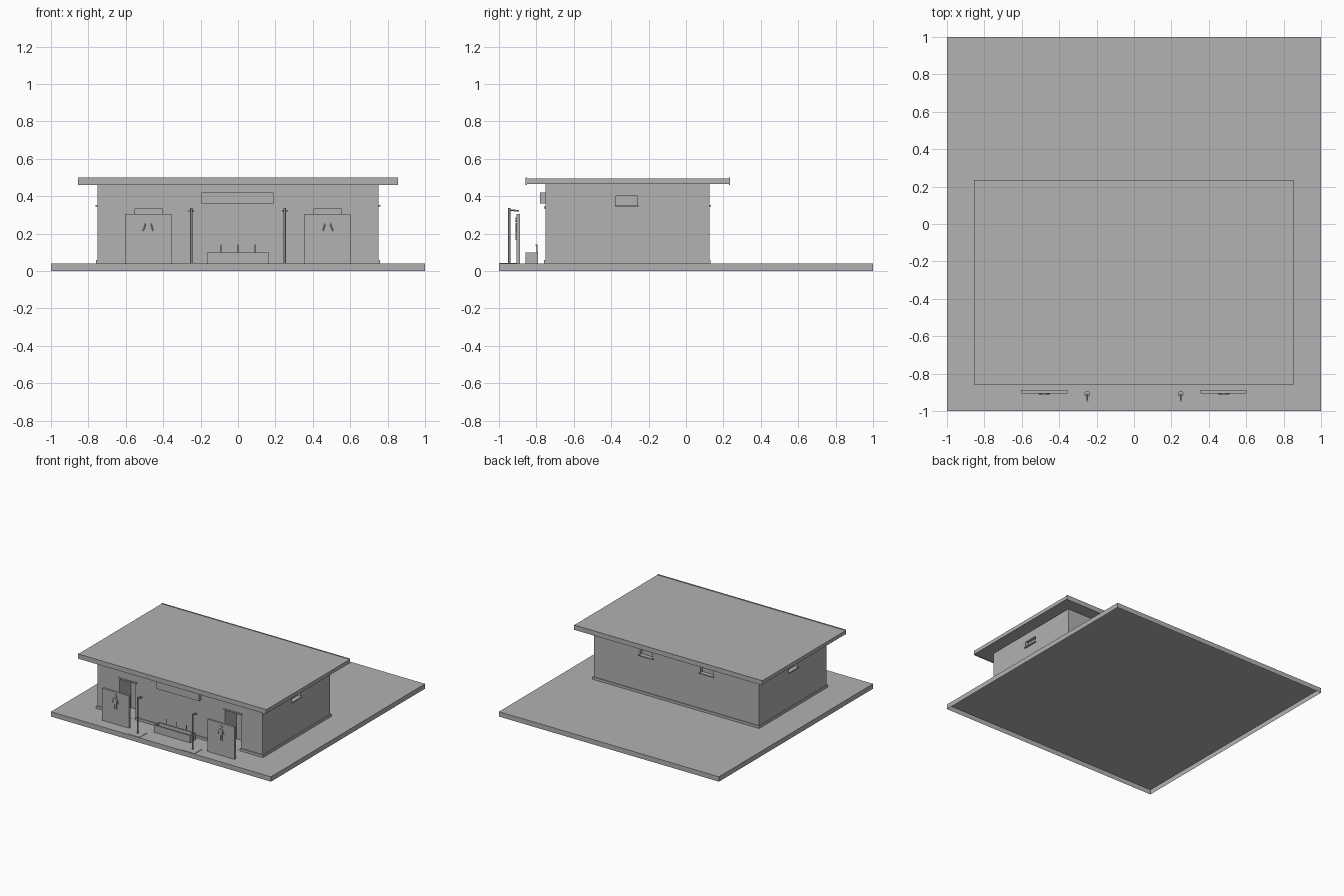
import bpy, bmesh, math
from mathutils import Vector

if "Cube" in bpy.data.objects:
    bpy.data.objects.remove(bpy.data.objects["Cube"])

grey = bpy.data.materials.new("plain_grey")
grey.diffuse_color = (0.58, 0.58, 0.58, 1)
grey.use_nodes = True
grey.node_tree.nodes["Principled BSDF"].inputs["Base Color"].default_value = grey.diffuse_color
grey.diffuse_color = (0.445, 0.445, 0.445, 1)
grey.use_nodes = True
grey.node_tree.nodes["Principled BSDF"].inputs["Base Color"].default_value = grey.diffuse_color


def finish(name, bm):
    me = bpy.data.meshes.new(name)
    bm.normal_update()
    bm.to_mesh(me)
    bm.free()
    ob = bpy.data.objects.new(name, me)
    me.materials.append(grey)
    bpy.context.collection.objects.link(ob)
    return ob


def add_box(bm, x0, x1, y0, y1, z0, z1):
    vs = bmesh.ops.create_cube(bm, size=1)["verts"]
    for v in vs:
        v.co = Vector(((x0 + x1) / 2 + v.co.x * (x1 - x0),
                       (y0 + y1) / 2 + v.co.y * (y1 - y0),
                       (z0 + z1) / 2 + v.co.z * (z1 - z0)))


def boxes(name, *dims):
    bm = bmesh.new()
    for d in dims:
        add_box(bm, *d)
    return finish(name, bm)


def add_rod(bm, a, b, r, seg=16):
    a, b = Vector(a), Vector(b)
    vs = bmesh.ops.create_cone(bm, cap_ends=True, segments=seg, radius1=r,
                               radius2=r, depth=(b - a).length)["verts"]
    q = Vector((0, 0, 1)).rotation_difference(b - a)
    for v in vs:
        v.co = q @ v.co + (a + b) / 2


def smooth(ob):
    bpy.ops.object.select_all(action='DESELECT')
    bpy.context.view_layer.objects.active = ob
    ob.select_set(True)
    bpy.ops.object.shade_smooth_by_angle()


def rods(name, *items):
    bm = bmesh.new()
    for it in items:
        add_rod(bm, *it)
    smooth(finish(name, bm))


def cut(ob, *dims):
    for d in dims:
        c = boxes(ob.name + "_cutter", d)
        c.hide_render = True
        c.hide_set(True)
        m = ob.modifiers.new("cut", 'BOOLEAN')
        m.object = c
        m.solver = 'EXACT'


# Ground slab, a shell open underneath
bm = bmesh.new()
add_box(bm, -1, 1, -1, 1, 0, 0.04)
bm.normal_update()
bmesh.ops.delete(bm, geom=[f for f in bm.faces if f.normal.z < -0.9], context='FACES')
finish("ground_slab", bm)

# Roof with front and back fascia boards
boxes("roof", (-0.855, 0.855, -0.85, 0.23, 0.466, 0.496))
boxes("roof_fascia", (-0.855, 0.855, -0.858, -0.85, 0.461, 0.5),
      (-0.855, 0.855, 0.23, 0.236, 0.461, 0.5))

# Building body with door and window recesses
walls = boxes("walls", (-0.75, 0.75, -0.75, 0.125, 0.04, 0.466))
openings = []
for s in (-1, 1):
    openings.append((s * 0.478 - 0.073, s * 0.478 + 0.073, -0.8, -0.6, 0.0405, 0.335))
    openings.append((s * 0.275 - 0.057, s * 0.275 + 0.057, 0.1, 0.2, 0.352, 0.4))
    openings.append((s * 0.75 - 0.025, s * 0.75 + 0.025, -0.375, -0.26, 0.352, 0.4))
cut(walls, *openings)

# Skirting, interrupted at the doors
boxes("skirting",
      (-0.758, -0.551, -0.758, -0.75, 0.04, 0.06),
      (-0.405, 0.405, -0.758, -0.75, 0.04, 0.06),
      (0.551, 0.758, -0.758, -0.75, 0.04, 0.06),
      (-0.758, 0.758, 0.125, 0.132, 0.04, 0.06),
      (-0.758, -0.75, -0.75, 0.125, 0.04, 0.06),
      (0.75, 0.758, -0.75, 0.125, 0.04, 0.06))

# Window sills
boxes("window_sills",
      *[(s * 0.275 - 0.068, s * 0.275 + 0.068, 0.12, 0.134, 0.345, 0.352) for s in (-1, 1)],
      *[(s * 0.754 - 0.008, s * 0.754 + 0.008, -0.38, -0.255, 0.345, 0.352) for s in (-1, 1)])

# Board over the front
boxes("sign_board", (-0.195, 0.19, -0.78, -0.75, 0.36, 0.42))

# Wash trough with a sunken top, and taps
trough = boxes("wash_trough", (-0.165, 0.165, -0.857, -0.79, 0.04, 0.1))
cut(trough, (-0.155, 0.155, -0.847, -0.802, 0.075, 0.12))
rods("taps", *[((x, -0.796, 0.095), (x, -0.796, 0.143), 0.003) for x in (-0.09, 0, 0.09)],
     *[((x, -0.796, 0.14), (x, -0.804, 0.14), 0.0025) for x in (-0.09, 0, 0.09)])

for s, side in ((-1, "left"), (1, "right")):
    x = s * 0.48
    # Door lintel
    boxes(side + "_door_lintel", (x - 0.085, x + 0.085, -0.758, -0.745, 0.335, 0.345))
    # Privacy screen
    c = s * 0.479
    boxes(side + "_privacy_screen", (c - 0.1235, c + 0.1235, -0.905, -0.888, 0.04, 0.305))
    # Figure plate: head, body, arms and legs
    bm = bmesh.new()
    add_rod(bm, (x, -0.911, 0.274), (x, -0.904, 0.274), 0.013, 16)
    add_box(bm, x - 0.013, x + 0.013, -0.911, -0.904, 0.205, 0.257)
    for t in (-1, 1):
        add_rod(bm, (x + t * 0.013, -0.9075, 0.254), (x + t * 0.027, -0.9075, 0.215), 0.0035, 14)
        add_box(bm, x + t * 0.008 - 0.005, x + t * 0.008 + 0.005, -0.911, -0.904, 0.165, 0.205)
    smooth(finish(side + "_figure_plate", bm))
    # Outdoor shower
    p = s * 0.25
    boxes(side + "_shower_tray", (p - 0.054, p + 0.054, -0.998, -0.9, 0.04, 0.044))
    rods(side + "_shower",
         ((p, -0.945, 0.04), (p, -0.945, 0.336), 0.006),
         ((p, -0.945, 0.326), (p, -0.908, 0.326), 0.004),
         ((p, -0.908, 0.318), (p, -0.908, 0.326), 0.015, 24))
